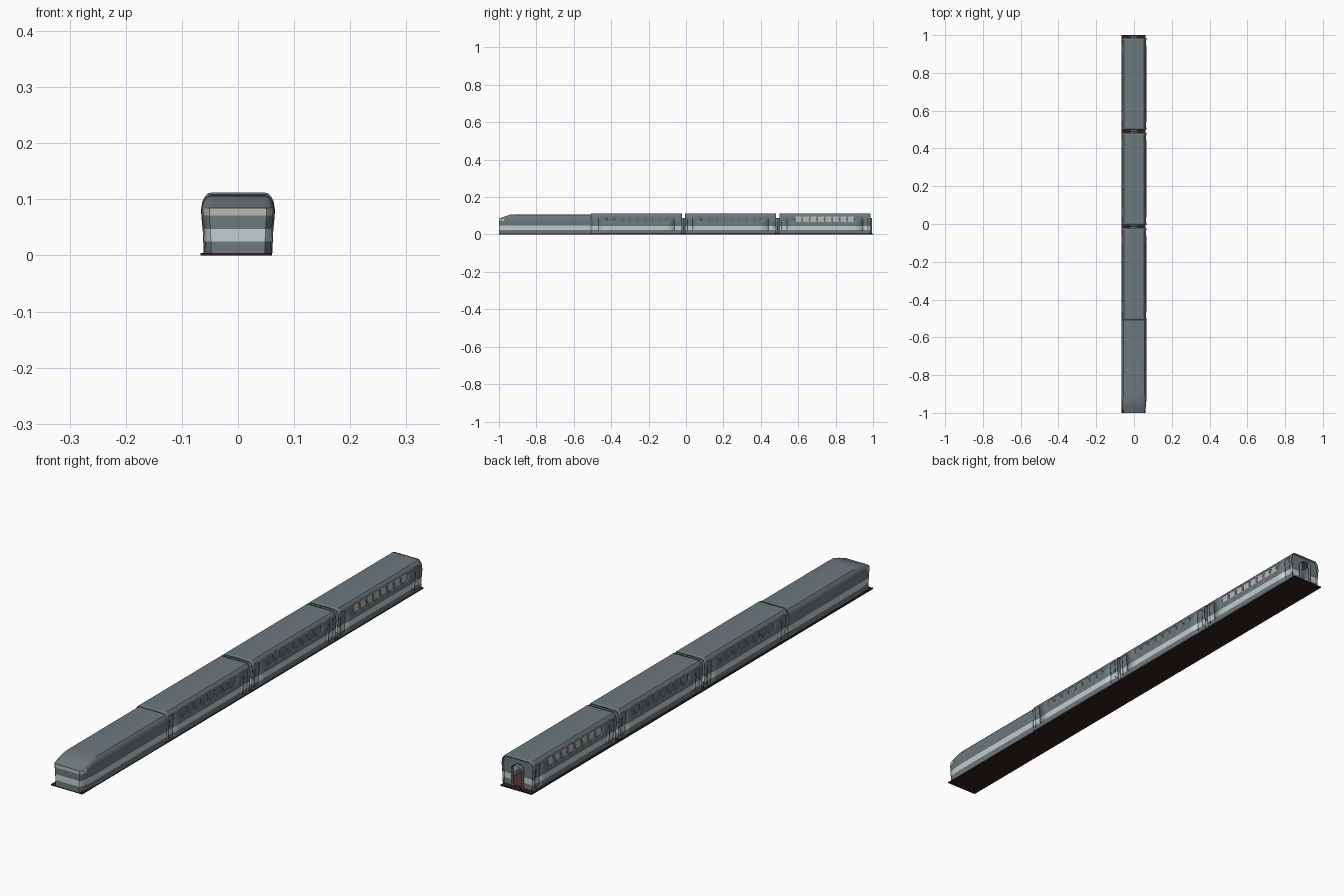
import bpy, bmesh

if "Cube" in bpy.data.objects:
    bpy.data.objects.remove(bpy.data.objects["Cube"])


def material(name, rgb):
    m = bpy.data.materials.new(name)
    m.diffuse_color = (*rgb, 1)
    m.use_nodes = True
    m.node_tree.nodes["Principled BSDF"].inputs["Base Color"].default_value = m.diffuse_color
    return m


BODY = material("body_grey", (0.15, 0.19, 0.21))
STRIPE = material("pale_stripe", (0.55, 0.63, 0.62))
LIGHT = material("light_glass", (0.5, 0.48, 0.45))
DARK = material("dim_glass", (0.16, 0.19, 0.19))
BASE = material("base_brown", (0.03, 0.015, 0.012))
FLOOR = material("floor_red", (0.1, 0.035, 0.03))


def loft(name, rings, pick, mats, thickness=0, caps=False):
    """Skin consecutive rings; pick(i, j) gives a material index or None for a hole."""
    bm = bmesh.new()
    grid = [[bm.verts.new(p) for p in ring] for ring in rings]
    n = len(grid[0])
    for i in range(len(grid) - 1):
        for j in range(n - 1):
            m = pick(i, j)
            if m is not None:
                f = bm.faces.new((grid[i][j], grid[i][j + 1], grid[i + 1][j + 1], grid[i + 1][j]))
                f.material_index = m
    if caps:
        for i, ring in ((0, grid[0]), (len(grid) - 2, grid[-1])):
            for j in range(n // 2 - 1):
                f = bm.faces.new((ring[j], ring[j + 1], ring[n - 2 - j], ring[n - 1 - j]))
                f.material_index = pick(i, j)
        bm.faces.new([g for r in (grid,) for g in [row[0] for row in r]]
                     + [row[-1] for row in reversed(grid)])
    bmesh.ops.delete(bm, geom=[v for v in bm.verts if not v.link_faces], context='VERTS')
    bmesh.ops.recalc_face_normals(bm, faces=bm.faces[:])
    me = bpy.data.meshes.new(name)
    bm.to_mesh(me)
    bm.free()
    ob = bpy.data.objects.new(name, me)
    bpy.context.collection.objects.link(ob)
    for m in mats:
        me.materials.append(m)
    if thickness:
        s = ob.modifiers.new("thickness", 'SOLIDIFY')
        s.thickness = thickness
        s.offset = -1
    bpy.ops.object.select_all(action='DESELECT')
    ob.select_set(True)
    bpy.context.view_layer.objects.active = ob
    bpy.ops.object.shade_smooth_by_angle(angle=0.6)
    return ob


def box(name, lo, hi, mat):
    bpy.ops.mesh.primitive_cube_add(size=1, location=[(a + b) / 2 for a, b in zip(lo, hi)])
    ob = bpy.context.object
    ob.name = name
    ob.scale = [b - a for a, b in zip(lo, hi)]
    ob.data.materials.append(mat)


def ring(half, y, sx=1):
    """Mirror a half section (bottom to top) into a full arch at y."""
    return [(x * sx, y, z) for x, z in half] + [(-x * sx, y, z) for x, z in reversed(half)]


# Base plate under the whole train
box("base_plate", (-0.067, -1, 0), (0.061, 1, 0.004), BASE)

# Locomotive: y, width factor, roof height factor
HEAD = [(0.061, 0.004), (0.062, 0.025), (0.063, 0.047), (0.0655, 0.071), (0.065, 0.086),
        (0.062, 0.097), (0.055, 0.105), (0.047, 0.107)]
STATIONS = [(-0.505, 1, 1), (-0.7, 1, 1), (-0.91, 1, 1), (-0.94, 0.99, 0.96), (-0.972, 0.95, 0.5),
            (-0.993, 0.87, 0.1), (-1.0, 0.78, 0.02)]


def squash(f):
    return [(x, z if z < 0.086 else 0.084 + (z - 0.084) * f) for x, z in HEAD]


def head_mat(i, j):
    k = min(j, 2 * len(HEAD) - 2 - j)
    return 1 if k == 1 else 2 if k == 3 and i >= 4 else 0


loft("locomotive_body", [ring(squash(f), y, w) for y, w, f in STATIONS], head_mat,
     [BODY, STRIPE, LIGHT], caps=True)

# Carriage section, end doorway and lengthwise divisions
SIDE = [(0.061, 0.004), (0.0615, 0.012), (0.062, 0.025), (0.063, 0.046), (0.065, 0.067),
        (0.066, 0.080), (0.0635, 0.096), (0.060, 0.104), (0.053, 0.111), (0.047, 0.112)]
DOORWAY = [(0.022, 0.004), (0.022, 0.012), (0.022, 0.025), (0.022, 0.046), (0.022, 0.067),
           (0.022, 0.074), (0.020, 0.080), (0.016, 0.085), (0.010, 0.088), (0.004, 0.089)]
LENGTH = 0.487
CUTS = [0, 0.012, 0.040]
for w in range(8):
    CUTS += [0.087 + w * 0.0402, 0.119 + w * 0.0402]
CUTS += [0.447, 0.475, LENGTH]


def band(j):
    return min(j, 2 * len(SIDE) - 2 - j)


def is_window(i, j):
    return i % 2 == 1 and 3 <= i <= 17 and band(j) in (4, 5)


def is_door(i, j):
    return i in (1, 19) and 1 <= band(j) <= 5


def paint(i, j):
    return 1 if band(j) == 2 else 0


def carriage(n, y0, glass):
    name = f"carriage_{n}_"

    def skin(sx):
        return [ring(SIDE, y0 + c, sx) for c in CUTS]
    # Hollow shell with window and door openings
    loft(name + "shell", skin(1),
         lambda i, j: None if is_window(i, j) or is_door(i, j) else paint(i, j),
         [BODY, STRIPE], 0.004)
    # Recessed panes and doors
    loft(name + "window_panes", skin(0.965), lambda i, j: 0 if is_window(i, j) else None, [glass])
    loft(name + "doors", skin(0.955),
         lambda i, j: (2 if band(j) >= 4 else paint(i, j)) if is_door(i, j) else None,
         [BODY, STRIPE, DARK])
    # End walls with arched doorways and gangway hoods
    for end, y, out in (("front", y0, -1), ("rear", y0 + LENGTH, 1)):
        wall = y - out * 0.006
        loft(name + end + "_wall", [ring(SIDE, wall, 0.97), ring(DOORWAY, wall)], paint,
             [BODY, STRIPE])
        loft(name + end + "_gangway", [ring(DOORWAY, wall), ring(DOORWAY, y + out * 0.009)],
             lambda i, j: 0, [BODY], 0.002)
    box(name + "floor", (-0.057, y0 + 0.006, 0.004), (0.057, y0 + LENGTH - 0.006, 0.007), FLOOR)


for n, (y0, glass) in enumerate([(-0.508, DARK), (-0.005, DARK), (0.499, LIGHT)], 1):
    carriage(n, y0, glass)
